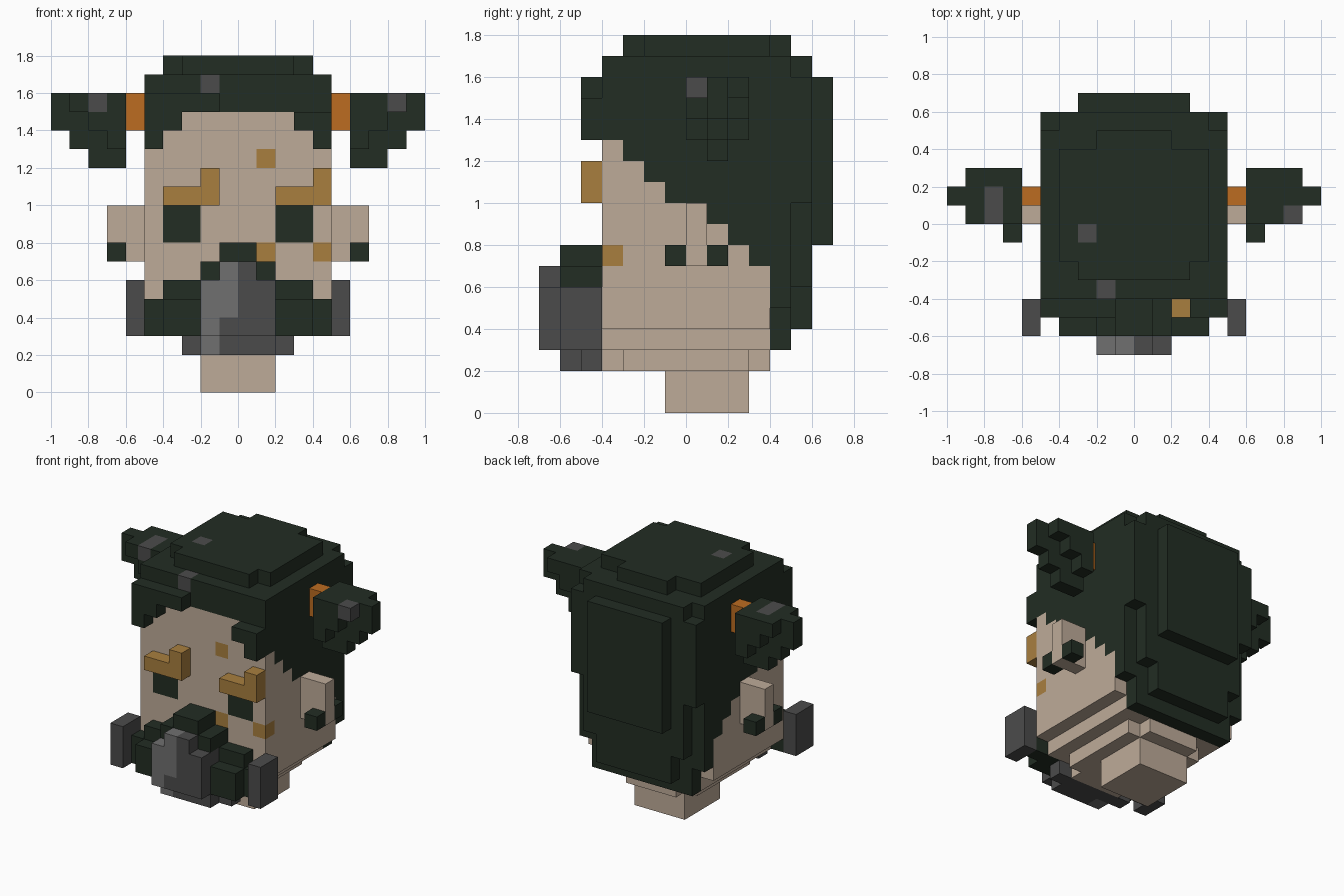
import bpy, bmesh

U = 0.1  # one block

cube = bpy.data.objects.get("Cube")
if cube:
    bpy.data.objects.remove(cube, do_unlink=True)


def srgb(c):
    c /= 255
    return c / 12.92 if c <= 0.04045 else ((c + 0.055) / 1.055) ** 2.4


COLOURS = {
    "skin": (190, 171, 153), "dark_hair": (34, 45, 35), "grey": (75, 75, 75),
    "light_grey": (112, 112, 112), "orange": (188, 108, 33), "gold": (169, 127, 63),
}
mats = {}
for name, rgb in COLOURS.items():
    m = bpy.data.materials.new(name)
    col = [srgb(c) for c in rgb] + [1.0]
    m.diffuse_color = col
    m.use_nodes = True
    bsdf = next(n for n in m.node_tree.nodes if n.type == 'BSDF_PRINCIPLED')
    bsdf.inputs["Base Color"].default_value = col
    bsdf.inputs["Roughness"].default_value = 0.9
    mats[name] = m

cells = {}  # block position -> (part, colour)


def fill(part, colour, x, y, z):
    """Fill a box of blocks; each range is (start, end) in block units."""
    for i in range(*x):
        for j in range(*y):
            for k in range(*z):
                cells[i, j, k] = (part, colour)


def both(part, colour, x, y, z):
    """Fill a box and its mirror image across x = 0."""
    fill(part, colour, x, y, z)
    fill(part, colour, (-x[1], -x[0]), y, z)


def paint(colour, x, y, z):
    """Recolour existing blocks."""
    for i in range(*x):
        for j in range(*y):
            for k in range(*z):
                if (i, j, k) in cells:
                    cells[i, j, k] = (cells[i, j, k][0], colour)


# Neck and stepped jaw
fill("neck", "skin", (-2, 2), (-1, 3), (0, 2))
fill("head", "skin", (-3, 3), (-3, 3), (2, 3))
fill("head", "skin", (-2, 2), (-4, 4), (2, 3))
fill("head", "skin", (-4, 4), (-4, 4), (3, 4))
fill("head", "skin", (-5, 5), (-4, 4), (4, 16))

# Hair over the head, with a stepped hairline rising to the front
fill("hair", "dark_hair", (-5, 5), (-4, -3), (15, 16))
both("hair", "dark_hair", (4, 5), (-4, -3), (13, 16))
for j, low in zip(range(-3, 4), (12, 11, 10, 10, 9, 8, 7)):
    fill("hair", "dark_hair", (-5, 5), (j, j + 1), (low, 16))

# Crown layers
fill("hair", "dark_hair", (-5, 5), (-4, 5), (16, 17))
fill("hair", "dark_hair", (-4, 4), (5, 6), (16, 17))
fill("hair", "dark_hair", (-4, 4), (-2, 4), (17, 18))
fill("hair", "dark_hair", (-3, 3), (-3, -2), (17, 18))
fill("hair", "dark_hair", (-2, 2), (4, 5), (17, 18))

# Back of the hair, stepped outwards
fill("hair", "dark_hair", (-5, 5), (4, 5), (5, 16))
fill("hair", "dark_hair", (-4, 4), (4, 5), (3, 5))
fill("hair", "dark_hair", (-5, 5), (5, 6), (10, 16))
fill("hair", "dark_hair", (-4, 4), (5, 6), (6, 10))
fill("hair", "dark_hair", (-3, 3), (5, 6), (4, 6))
fill("hair", "dark_hair", (-3, 3), (6, 7), (8, 16))

# Fringe
both("fringe", "dark_hair", (4, 5), (-5, -4), (13, 15))
both("fringe", "dark_hair", (3, 4), (-5, -4), (14, 15))
fill("fringe", "dark_hair", (-5, -1), (-5, -4), (15, 16))

# Grey flecks in the hair
paint("grey", (-2, -1), (-4, -3), (16, 17))
paint("grey", (-3, -2), (-1, 0), (17, 18))

# Hair bands and bunches
both("hair_band", "orange", (5, 6), (1, 2), (14, 16))
for end, z in ((10, (14, 16)), (9, (13, 14)), (8, (12, 13))):
    both("bunch", "dark_hair", (6, end), (1, 2), z)
for end, k in ((9, 15), (8, 14), (7, 13)):
    both("bunch", "dark_hair", (6, end), (0, 1), (k, k + 1))
    both("bunch", "dark_hair", (6, end), (2, 3), (k, k + 1))
paint("grey", (8, 9), (0, 1), (15, 16))
paint("grey", (-8, -7), (0, 2), (15, 16))

# Ears and ear rings
both("ear", "skin", (5, 7), (0, 1), (7, 10))
both("ear_ring", "dark_hair", (6, 7), (-1, 0), (7, 8))
both("ear_ring", "dark_hair", (6, 7), (1, 2), (7, 8))

# Eyes and face spots
for x in ((-4, -2), (2, 4)):
    paint("dark_hair", x, (-4, -3), (8, 10))
for x, z in ((1, 12), (1, 7), (4, 7)):
    paint("gold", (x, x + 1), (-4, -3), (z, z + 1))

# Eyebrows, each with a raised end
for x in (-4, 2):
    fill("eyebrow", "gold", (x, x + 3), (-5, -4), (10, 11))
    fill("eyebrow", "gold", (x + 2, x + 3), (-5, -4), (11, 12))

# Moustache and dark sides of the beard
fill("moustache", "dark_hair", (-1, 1), (-6, -4), (7, 8))
fill("moustache", "dark_hair", (-2, 2), (-6, -4), (6, 7))
both("beard", "dark_hair", (4, 5), (-5, -4), (3, 5))
both("beard", "dark_hair", (2, 4), (-6, -4), (3, 5))
both("beard", "dark_hair", (2, 4), (-5, -4), (5, 6))

# Grey middle of the beard with a light streak
fill("beard", "grey", (-2, 2), (-6, -4), (2, 6))
both("beard", "grey", (2, 3), (-5, -4), (2, 3))
fill("beard", "grey", (-2, 2), (-7, -6), (3, 6))
fill("beard", "grey", (-1, 1), (-7, -6), (6, 7))
paint("light_grey", (-2, -1), (-7, -5), (2, 6))
paint("light_grey", (-1, 0), (-7, -6), (4, 7))

# Hanging braids beside the beard
both("side_braid", "grey", (5, 6), (-6, -4), (3, 6))

# Build each part from the exposed block faces
DIRS = [(a, s) for a in range(3) for s in (0, 1)]


def build(part):
    me = bpy.data.meshes.new(part)
    used = []
    bm = bmesh.new()
    verts = {}
    for pos, (owner, colour) in cells.items():
        if owner != part:
            continue
        if colour not in used:
            used.append(colour)
        for axis, side in DIRS:
            n = list(pos)
            n[axis] += 1 if side else -1
            if tuple(n) in cells:
                continue
            b, c = (axis + 1) % 3, (axis + 2) % 3
            loop = []
            for db, dc in ((0, 0), (1, 0), (1, 1), (0, 1)):
                p = list(pos)
                p[axis] += side
                p[b] += db
                p[c] += dc
                p = tuple(p)
                if p not in verts:
                    verts[p] = bm.verts.new([v * U for v in p])
                loop.append(verts[p])
            f = bm.faces.new(loop if side else loop[::-1])
            f.material_index = used.index(colour)
    # Merge flat areas of one colour
    bmesh.ops.dissolve_limit(bm, angle_limit=0.01, verts=bm.verts[:],
                             edges=bm.edges[:], delimit={'MATERIAL'})
    bm.to_mesh(me)
    bm.free()
    for colour in used:
        me.materials.append(mats[colour])
    bpy.context.collection.objects.link(bpy.data.objects.new(part, me))


for part in sorted({owner for owner, _ in cells.values()}):
    build(part)
